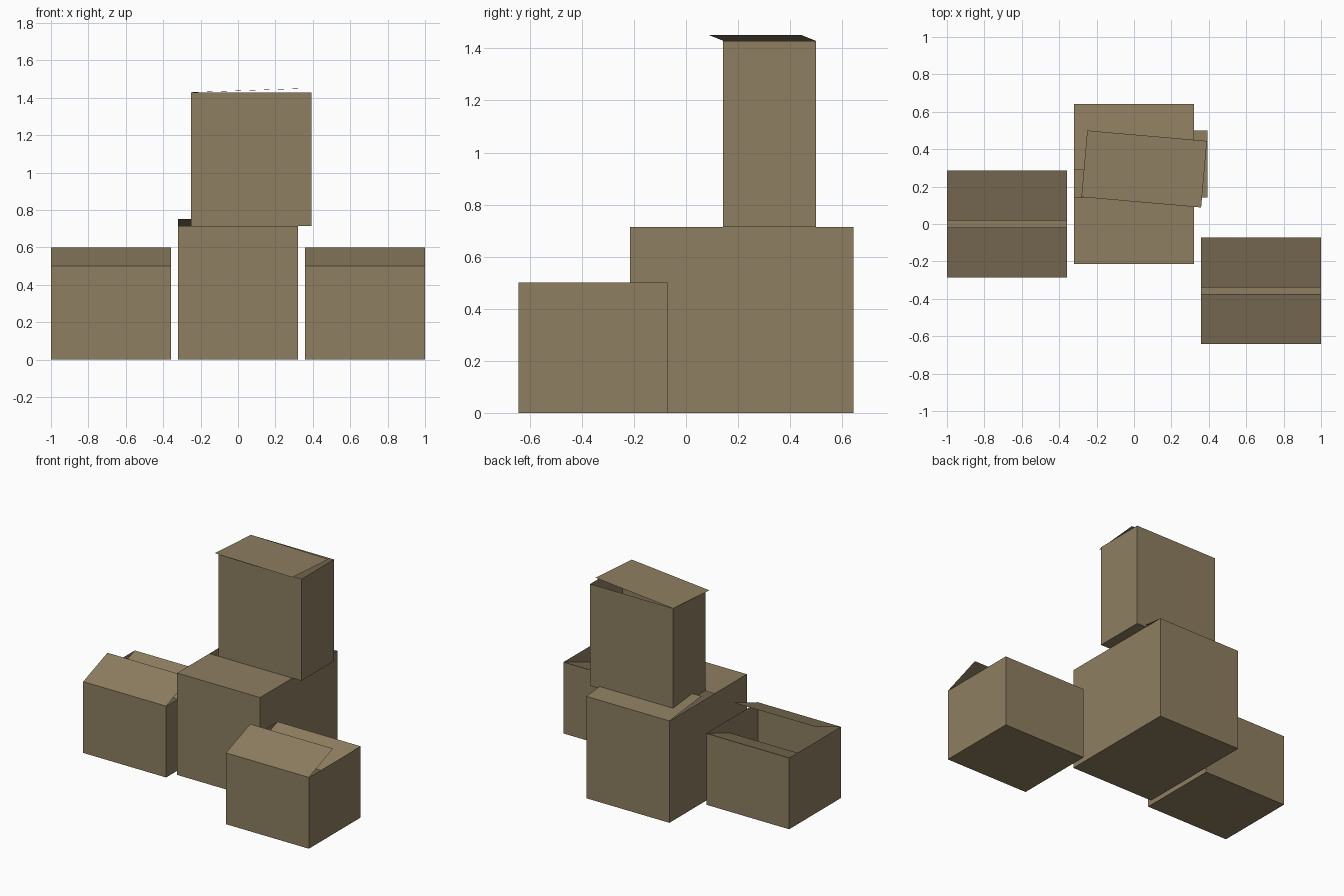
import bpy, bmesh, math
from mathutils import Matrix, Vector

if "Cube" in bpy.data.objects:
    bpy.data.objects.remove(bpy.data.objects["Cube"])

U = 1 / 14  # grid unit: the whole stack is 28 units wide

card = bpy.data.materials.new("brown_cardboard")
card.diffuse_color = (0.27, 0.21, 0.12, 1)
card.use_nodes = True
card.node_tree.nodes["Principled BSDF"].inputs["Base Color"].default_value = card.diffuse_color


def finish(bm, name):
    me = bpy.data.meshes.new(name)
    bm.to_mesh(me)
    bm.free()
    me.materials.append(card)
    ob = bpy.data.objects.new(name, me)
    bpy.context.collection.objects.link(ob)
    return ob


def open_box(name, x, y, z, w, d, h):
    """Thin-walled box without a top; x, y, z is its lowest corner in units."""
    bm = bmesh.new()
    bmesh.ops.create_cube(bm, size=1, matrix=Matrix.Translation(
        ((x + w / 2) * U, (y + d / 2) * U, (z + h / 2) * U))
        @ Matrix.Diagonal((w * U, d * U, h * U, 1)))
    bm.normal_update()
    top = [f for f in bm.faces if f.normal.z > 0.9]
    bmesh.ops.delete(bm, geom=top, context='FACES_ONLY')
    return finish(bm, name)


def flap(name, hinge, w, d, rot):
    """Single sheet w by d (d may be negative), turned about its hinge corner."""
    bm = bmesh.new()
    m = Matrix.Translation(Vector(hinge) * U) @ rot
    pts = [(0, 0, 0), (w, 0, 0), (w, d, 0), (0, d, 0)]
    if d < 0:
        pts.reverse()
    bm.faces.new([bm.verts.new(m @ (Vector(p) * U)) for p in pts])
    return finish(bm, name)


def tilt(deg, axis='X'):
    return Matrix.Rotation(math.radians(deg), 4, axis)


# Boxes on the floor: front flap and back flap hinge on the long edges
# name, x, y, width, depth, height, flap length, front tilt, back tilt
for name, x, y, w, d, h, f, a, b in (
        ("left_box", -14, -4, 9, 8, 7, 4, 20.4, 20.4),
        ("right_box", 5, -9, 9, 8, 7, 4, 20.4, 20.4),
        ("middle_box", -4.5, -3, 9, 12, 10, 5, 0, -6)):
    open_box(name, x, y, 0, w, d, h)
    flap(name + "_front_flap", (x, y, h), w, f, tilt(a))
    flap(name + "_back_flap", (x, y + d, h), w, -f, tilt(b))

# Tall box stacked on the middle one, with a skewed loose lid
open_box("stacked_box", -3.5, 2, 10, 9, 5, 10)
flap("stacked_box_lid", (-3.5, 7, 20), 9, -5, tilt(-5, 'Z') @ tilt(-2, 'Y'))
